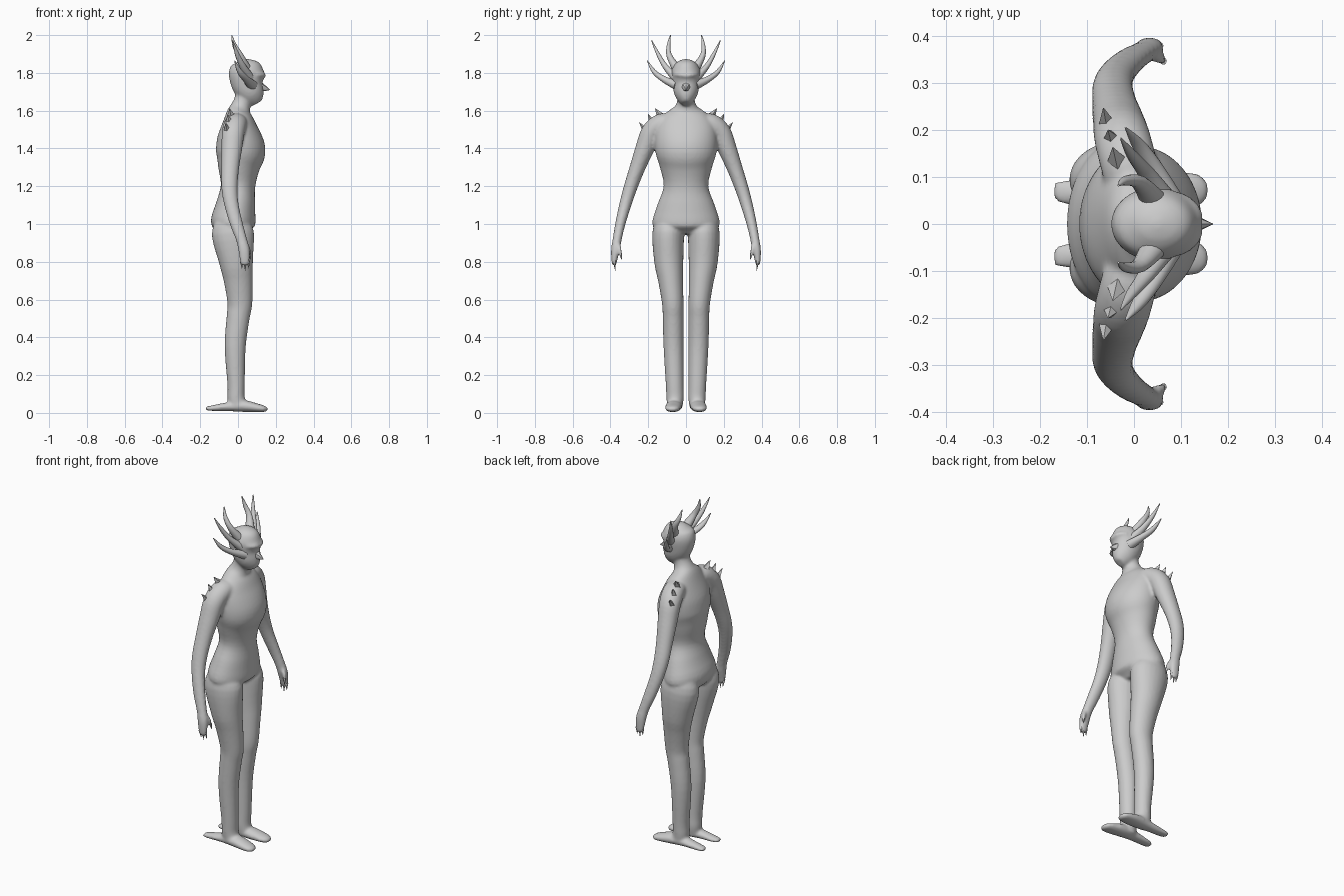
import bpy, bmesh, math
from mathutils import Vector

grey = bpy.data.materials.new("plain grey")
grey.diffuse_color = (0.6, 0.6, 0.6, 1)


def spline(keys, steps):
    """Catmull-Rom through (x, y, z, ru, rv) keys."""
    k = [Vector(p) for p in keys]
    out = []
    for i in range(len(k) - 1):
        a, b, c, d = k[max(i - 1, 0)], k[i], k[i + 1], k[min(i + 2, len(k) - 1)]
        for j in range(steps):
            t = j / steps
            out.append(0.5 * (2 * b + (c - a) * t + (2 * a - 5 * b + 4 * c - d) * t * t
                              + (3 * b - a - 3 * c + d) * t ** 3))
    return out + [k[-1]]


def tube(bm, keys, ref=(1, 0, 0), sides=24, steps=4, side=1):
    """Elliptical loft along a path; ref is the direction of the first radius."""
    pts = spline([(p[0], p[1] * side, *p[2:]) for p in keys], steps)
    pos = [Vector(p[:3]) for p in pts]
    rings = []
    for i, p in enumerate(pts):
        t = (pos[min(i + 1, len(pos) - 1)] - pos[max(i - 1, 0)]).normalized()
        u = Vector(ref)
        u = (u - t * u.dot(t)).normalized()
        v = t.cross(u)
        ring = []
        for n in range(sides):
            a = 2 * math.pi * n / sides
            ring.append(bm.verts.new(pos[i] + u * math.cos(a) * max(p[3], .001)
                                     + v * math.sin(a) * max(p[4], .001)))
        rings.append(ring)
    for r, q in zip(rings, rings[1:]):
        for n in range(sides):
            m = (n + 1) % sides
            bm.faces.new((r[n], r[m], q[m], q[n]))
    bm.faces.new(rings[0])
    bm.faces.new(rings[-1])


def finish(bm, name, angle=40):
    bmesh.ops.recalc_face_normals(bm, faces=bm.faces[:])
    me = bpy.data.meshes.new(name)
    bm.to_mesh(me)
    bm.free()
    me.materials.append(grey)
    ob = bpy.data.objects.new(name, me)
    bpy.context.collection.objects.link(ob)
    bpy.ops.object.select_all(action='DESELECT')
    ob.select_set(True)
    bpy.context.view_layer.objects.active = ob
    if angle:
        bpy.ops.object.shade_smooth_by_angle(angle=math.radians(angle))
    else:
        bpy.ops.object.shade_smooth()
    return ob


body = bmesh.new()
# torso and neck
tube(body, [(-.027, 0, .945, .07, .13), (-.027, 0, 1.0, .117, .178), (-.012, 0, 1.1, .104, .152),
            (0, 0, 1.2, .091, .118), (.005, 0, 1.3, .111, .138), (.014, 0, 1.38, .131, .162),
            (.008, 0, 1.46, .119, .165), (.005, 0, 1.53, .09, .15), (.005, 0, 1.585, .066, .11),
            (.014, 0, 1.62, .052, .06), (.026, 0, 1.66, .045, .046), (.04, 0, 1.73, .045, .045)], sides=40)
# head
tube(body, [(.1, 0, 1.638, .03, .022), (.088, 0, 1.66, .054, .044), (.072, 0, 1.69, .069, .062),
            (.05, 0, 1.74, .085, .072), (.046, 0, 1.8, .095, .078), (.05, 0, 1.84, .077, .064),
            (.05, 0, 1.864, .043, .037), (.05, 0, 1.873, .008, .008)], sides=32)
# brow ridge, and nose bridge
tube(body, [(.1, -.06, 1.79, .01, .01), (.128, -.03, 1.79, .015, .013), (.134, 0, 1.785, .013, .012),
            (.128, .03, 1.79, .015, .013), (.1, .06, 1.79, .01, .01)], sides=12)
for s in (1, -1):
    # leg
    tube(body, [(-.027, .08, 1.03, .08, .07), (-.027, .094, .95, .112, .084), (-.01, .091, .8, .09, .077),
                (.002, .081, .7, .077, .066), (.01, .07, .58, .066, .057), (0, .068, .5, .061, .055),
                (-.015, .066, .35, .056, .053), (-.01, .06, .15, .046, .047),
                (-.01, .058, .08, .046, .046), (0, .06, .025, .05, .04)], side=s)
    # foot with heel spur
    tube(body, [(-.172, .068, .024, .015, .006), (-.15, .068, .024, .027, .013), (-.05, .065, .033, .033, .024),
                (.03, .064, .036, .043, .031), (.1, .07, .027, .042, .023), (.14, .073, .021, .034, .016),
                (.158, .074, .018, .014, .007)], ref=(0, 1, 0), side=s)
    # arm and hand
    tube(body, [(0, .07, 1.535, .055, .045), (-.012, .13, 1.53, .06, .055), (-.025, .183, 1.485, .06, .055),
                (-.033, .218, 1.4, .055, .05), (-.042, .26, 1.29, .047, .041), (-.045, .295, 1.19, .043, .036),
                (-.034, .322, 1.1, .038, .032), (-.008, .348, 1.0, .034, .027), (.018, .364, .92, .029, .024),
                (.032, .374, .86, .03, .023), (.036, .38, .8, .025, .014), (.036, .379, .78, .018, .009)], side=s)
    # thumb
    tube(body, [(.035, .362, .9, .012, .012), (.055, .352, .87, .011, .011), (.063, .346, .835, .008, .008)],
         sides=10, side=s)
ob = finish(body, "body", 0)
rm = ob.modifiers.new("fuse", 'REMESH')
rm.mode = 'VOXEL'
rm.voxel_size = .008
rm.use_smooth_shade = True
sm = ob.modifiers.new("soften", 'SMOOTH')
sm.factor, sm.iterations = .5, 5

# pointed nose
bm = bmesh.new()
tube(bm, [(.118, 0, 1.725, .028, .026), (.145, 0, 1.717, .012, .014), (.168, 0, 1.71, .001, .001)],
     ref=(0, 1, 0), sides=8, steps=3)
finish(bm, "nose")

# horns: base, middle and tip for one side
horns = {"top_horn": [(.045, .045, 1.815, .03, .026), (.012, .088, 1.89, .018, .015),
                      (-.018, .092, 1.945, .012, .01), (-.033, .082, 2.0, .002, .002)],
         "middle_horn": [(.06, .055, 1.775, .028, .024), (.025, .11, 1.835, .018, .015),
                         (-.005, .148, 1.9, .012, .01), (-.028, .182, 1.972, .002, .002)],
         "lower_horn": [(.075, .05, 1.735, .03, .026), (.045, .115, 1.765, .02, .017),
                        (.01, .168, 1.805, .015, .012), (-.018, .205, 1.865, .002, .002)]}
spikes = [((-.035, .135, 1.57), (-.045, .163, 1.612)), ((-.045, .178, 1.53), (-.055, .2, 1.582)),
          ((-.055, .205, 1.485), (-.065, .247, 1.537))]
for s, label in ((1, "left"), (-1, "right")):
    for name, keys in horns.items():
        bm = bmesh.new()
        tube(bm, keys, sides=14, side=s)
        finish(bm, f"{label}_{name}", 60)
    # shoulder spikes
    bm = bmesh.new()
    for base, tip in spikes:
        tube(bm, [(*base, .022, .022), (*tip, .001, .001)], sides=4, steps=1, side=s)
    finish(bm, f"{label}_shoulder_spikes", 20)
    # claws
    bm = bmesh.new()
    for x, z in ((.018, .765), (.036, .752), (.054, .765)):
        tube(bm, [(x, .379, .805, .009, .008), (x + .003, .374, z, .001, .001)], sides=8, steps=1, side=s)
    tube(bm, [(.062, .347, .845, .008, .008), (.066, .341, .812, .001, .001)], sides=8, steps=1, side=s)
    finish(bm, f"{label}_claws", 50)
